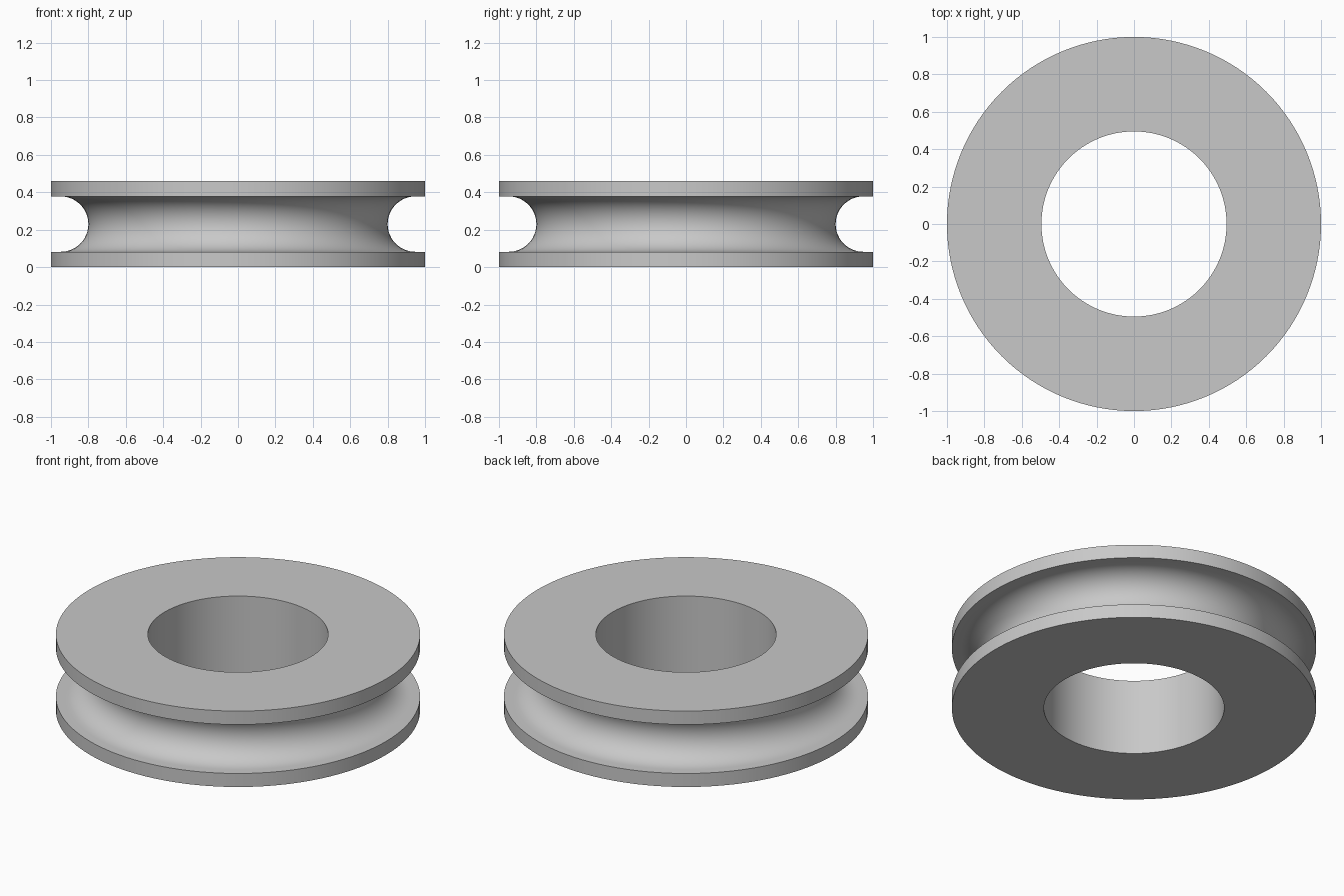
import bpy
import bmesh
from math import sin, cos, pi, radians

# Remove the default object
cube = bpy.data.objects.get("Cube")
if cube:
    bpy.data.objects.remove(cube, do_unlink=True)

OUTER, BORE, HEIGHT = 1.0, 0.495, 0.46
GROOVE_FLOOR, GROOVE_RADIUS = 0.8, 0.148
SEGMENTS, ARC_STEPS = 128, 24

# Metal colour
grey = bpy.data.materials.new("light grey")
colour = (0.58, 0.58, 0.58, 1)
grey.diffuse_color = colour
grey.use_nodes = True
grey.node_tree.nodes["Principled BSDF"].inputs["Base Color"].default_value = colour

# Cross-section: flanges, bore and a half-round groove with short straight lips
mid = HEIGHT / 2
arc_centre = GROOVE_FLOOR + GROOVE_RADIUS
profile = [(OUTER, mid + GROOVE_RADIUS), (OUTER, HEIGHT), (BORE, HEIGHT),
           (BORE, 0), (OUTER, 0), (OUTER, mid - GROOVE_RADIUS)]
for i in range(ARC_STEPS + 1):
    a = pi * i / ARC_STEPS
    profile.append((arc_centre - GROOVE_RADIUS * sin(a),
                    mid - GROOVE_RADIUS * cos(a)))

# Revolve the closed cross-section around z
bm = bmesh.new()
rings = []
for s in range(SEGMENTS):
    t = 2 * pi * s / SEGMENTS
    rings.append([bm.verts.new((r * cos(t), r * sin(t), z)) for r, z in profile])
for s, ring in enumerate(rings):
    after = rings[(s + 1) % SEGMENTS]
    for i in range(len(profile)):
        j = (i + 1) % len(profile)
        bm.faces.new((ring[i], after[i], after[j], ring[j]))
bmesh.ops.recalc_face_normals(bm, faces=bm.faces)

mesh = bpy.data.meshes.new("grooved_wheel")
bm.to_mesh(mesh)
bm.free()
mesh.materials.append(grey)
wheel = bpy.data.objects.new("grooved_wheel", mesh)
bpy.context.collection.objects.link(wheel)

# Smooth the curved walls, keep the rims crisp
bpy.ops.object.select_all(action="DESELECT")
wheel.select_set(True)
bpy.context.view_layer.objects.active = wheel
bpy.ops.object.shade_smooth_by_angle(angle=radians(30))
